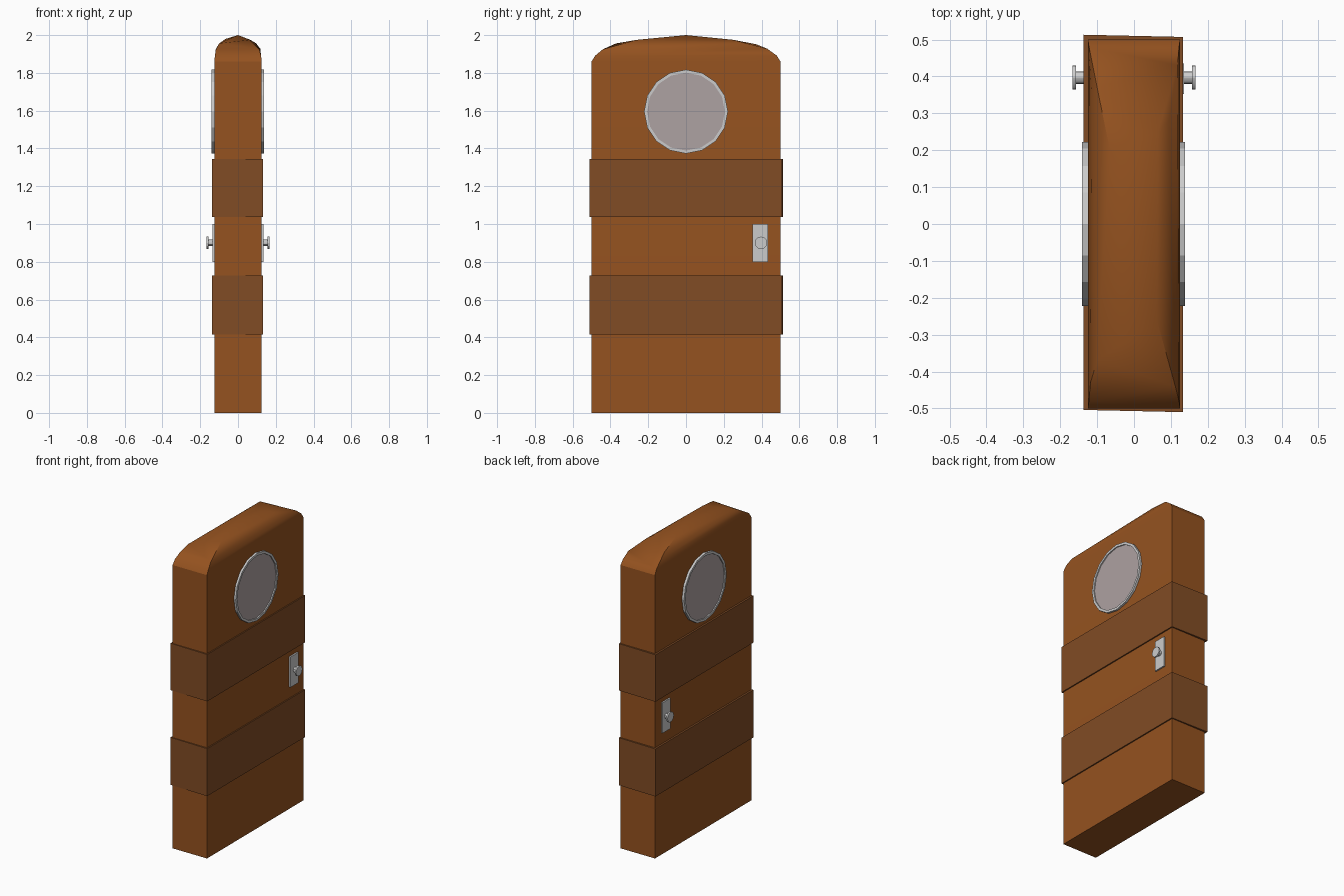
import bpy, bmesh, math
from mathutils import Matrix, Vector

if "Cube" in bpy.data.objects:
    bpy.data.objects.remove(bpy.data.objects["Cube"])


def material(name, rgb):
    m = bpy.data.materials.new(name)
    m.diffuse_color = (*rgb, 1)
    m.use_nodes = True
    m.node_tree.nodes["Principled BSDF"].inputs["Base Color"].default_value = m.diffuse_color
    return m


WOOD = material("wood", (0.30, 0.085, 0.014))
DARK_WOOD = material("dark_wood", (0.22, 0.072, 0.018))
GLASS = material("glass", (0.42, 0.36, 0.36))


def finish(name, bm, mat=None, smooth=False):
    bmesh.ops.recalc_face_normals(bm, faces=bm.faces)
    me = bpy.data.meshes.new(name)
    bm.to_mesh(me)
    bm.free()
    ob = bpy.data.objects.new(name, me)
    bpy.context.collection.objects.link(ob)
    if mat:
        me.materials.append(mat)
    if smooth:
        bpy.ops.object.select_all(action='DESELECT')
        ob.select_set(True)
        bpy.context.view_layer.objects.active = ob
        bpy.ops.object.shade_smooth_by_angle(angle=math.radians(30))
    return ob


def box(name, lo, hi, mat=None, skew=0):
    bm = bmesh.new()
    bmesh.ops.create_cube(bm, size=1)
    lo, hi = Vector(lo), Vector(hi)
    for v in bm.verts:
        v.co = (lo + hi) / 2 + v.co * (hi - lo)
        v.co.y -= math.copysign(skew, v.co.x)
    return finish(name, bm, mat)


def disc(bm, x0, x1, y, z, r, sides):
    # cylinder along x, with a vertex pointing straight up
    place = Matrix.Translation(((x0 + x1) / 2, y, z)) @ Matrix.Rotation(math.pi / 2, 4, 'Y')
    bmesh.ops.create_cone(bm, cap_ends=True, segments=sides, radius1=r, radius2=r,
                          depth=abs(x1 - x0), matrix=place)


# Door slab: hull of the straight sides and an irregular faceted crown
points = [(sx * x, sy * y, z) for sx in (-1, 1) for sy in (-1, 1)
          for x, y, z in ((.125, .5, 0), (.125, .5, 1.86), (.122, .48, 1.892))]
points += [(0, 0, 2), (-.1, -.37, 1.956), (.112, -.44, 1.925), (.062, -.26, 1.975),
           (.095, .28, 1.957), (.065, .25, 1.975), (-.1, .37, 1.952), (-.065, .2, 1.98),
           (.118, .43, 1.928), (-.115, .35, 1.93), (-.118, -.43, 1.922)]
bm = bmesh.new()
for p in points:
    bm.verts.new(p)
hull = bmesh.ops.convex_hull(bm, input=bm.verts)
bmesh.ops.delete(bm, geom=[g for g in hull["geom_interior"] if isinstance(g, bmesh.types.BMVert)],
                 context='VERTS')
finish("door_slab", bm, WOOD, smooth=True)

# Two darker bands wrapped around the slab
for name, z0, z1 in (("lower_band", .415, .727), ("upper_band", 1.037, 1.345)):
    box(name, (-.137, -.507, z0), (.133, .51, z1), DARK_WOOD, skew=.003)

for side, s in (("left", -1), ("right", 1)):
    face = .1385 if s > 0 else .1405

    # Round window rim, with a shallow recess for the pane
    bm = bmesh.new()
    disc(bm, s * .10, s * face, 0, 1.595, .222, 16)
    bm.normal_update()
    front = max(bm.faces, key=lambda f: s * f.calc_center_median().x)
    bmesh.ops.inset_region(bm, faces=[front], thickness=.016)
    inner = max((f for f in bm.faces if len(f.verts) == 16),
                key=lambda f: s * f.calc_center_median().x)
    ring = bmesh.ops.extrude_discrete_faces(bm, faces=[inner])["faces"][0]
    for v in ring.verts:
        v.co.x -= s * .008
    finish(side + "_window_rim", bm)

    bm = bmesh.new()
    disc(bm, s * .11, s * (face - .007), 0, 1.595, .206, 16)
    finish(side + "_window_pane", bm, GLASS)

    # Lock plate and knob
    x0, x1 = sorted((s * .12, s * .135))
    box(side + "_lock_plate", (x0, .353, .80), (x1, .435, 1.0))
    bm = bmesh.new()
    disc(bm, s * .13, s * .158, .397, .90, .017, 12)
    disc(bm, s * .157, s * .167, .397, .90, .033, 12)
    finish(side + "_knob", bm, smooth=True)
